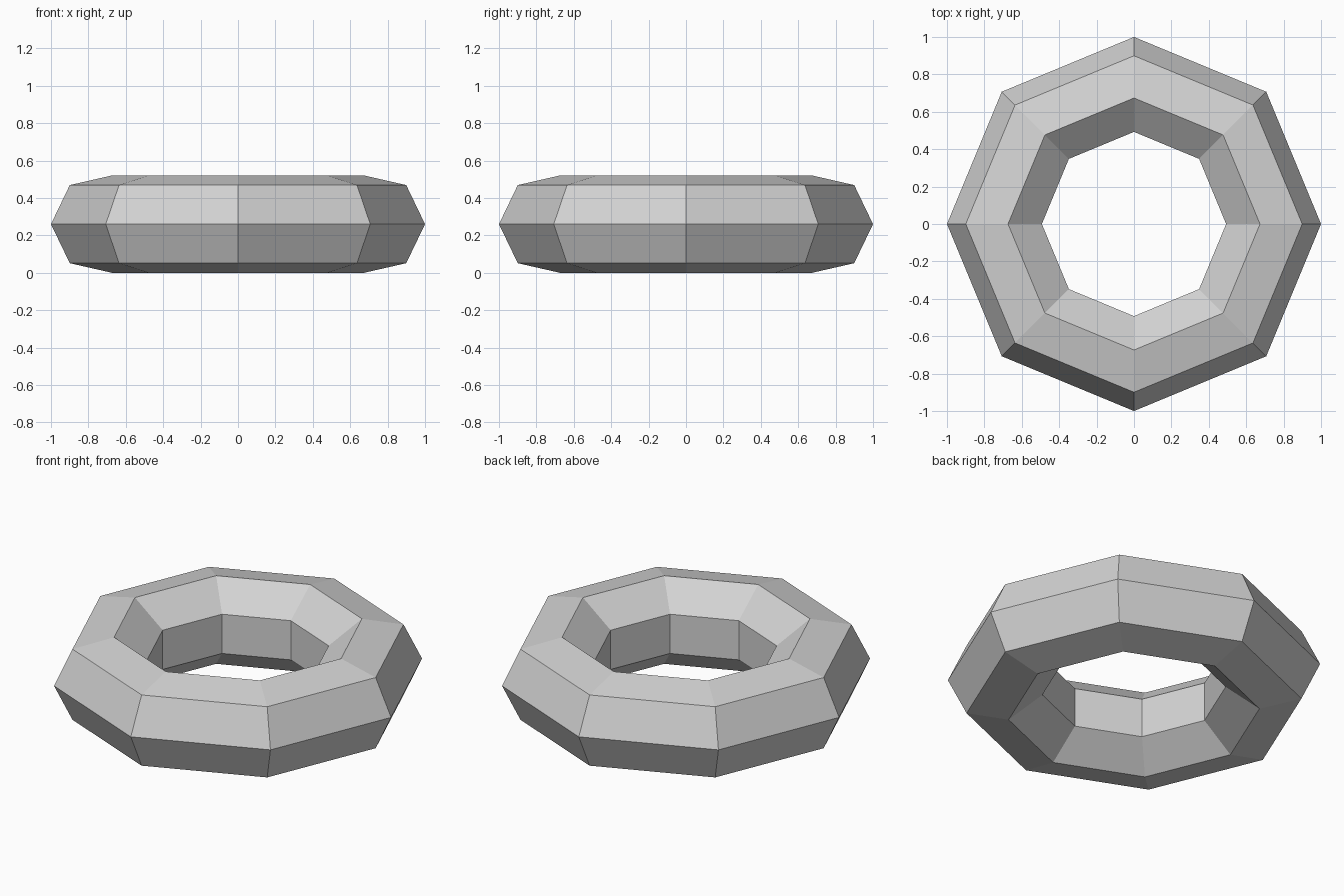
import bpy
import math

cube = bpy.data.objects.get("Cube")
if cube:
    bpy.data.objects.remove(cube, do_unlink=True)

# Plain grey material
grey = bpy.data.materials.new("light_grey")
grey.use_nodes = True
colour = (0.65, 0.65, 0.65, 1.0)
grey.diffuse_color = colour
bsdf = next(n for n in grey.node_tree.nodes if n.type == "BSDF_PRINCIPLED")
bsdf.inputs["Base Color"].default_value = colour

# Low-poly ring: eight segments around, seven-sided cross-section
SIDES = 7
TUBE = 0.267
half_height = TUBE * math.sin(2 * 2 * math.pi / SIDES)
bpy.ops.mesh.primitive_torus_add(
    major_segments=8, minor_segments=SIDES,
    major_radius=1 - TUBE, minor_radius=TUBE,
    location=(0, 0, half_height))
ring = bpy.context.object
ring.name = "ring"
ring.data.name = "ring"
ring.data.materials.append(grey)
bpy.ops.object.shade_flat()
